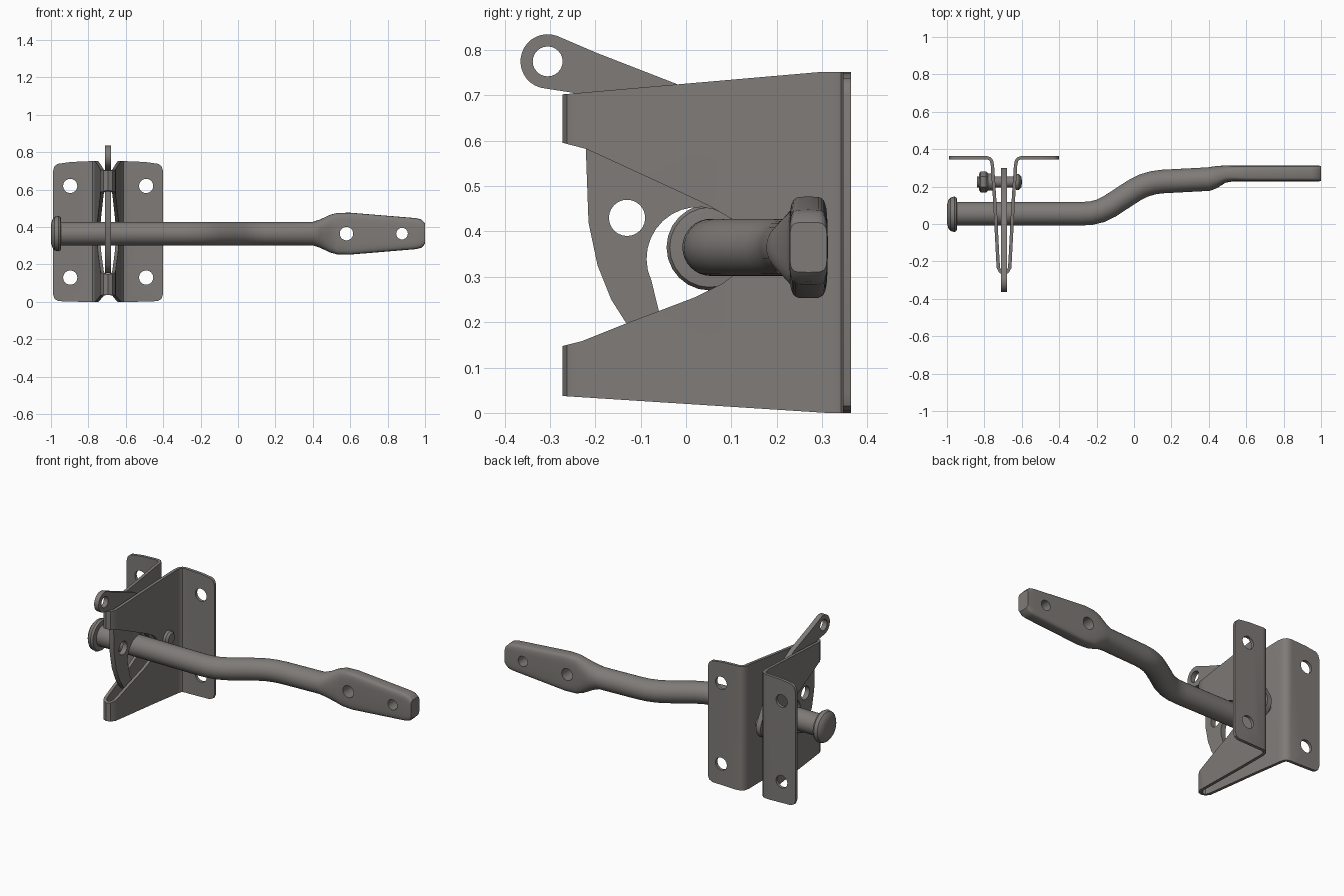
import bpy, bmesh
from math import sin, cos, pi, radians, copysign
from mathutils import Vector

cube = bpy.data.objects.get("Cube")
if cube:
    bpy.data.objects.remove(cube, do_unlink=True)

steel = bpy.data.materials.new("dark_grey_steel")
steel.use_nodes = True
COLOUR = (0.21, 0.197, 0.185, 1)
steel.diffuse_color = COLOUR
steel.node_tree.nodes["Principled BSDF"].inputs["Base Color"].default_value = COLOUR

CX = -0.695      # centre plane of bracket and latch
BAR_Z = 0.365    # height of the bar axis


def place(axis, a, b, t):
    """Point from two plane coordinates and a distance along the axis."""
    return {"X": (t, a, b), "Y": (a, t, b), "Z": (a, b, t)}[axis]


def make(name, bm):
    bmesh.ops.recalc_face_normals(bm, faces=bm.faces)
    mesh = bpy.data.meshes.new(name)
    bm.to_mesh(mesh)
    bm.free()
    obj = bpy.data.objects.new(name, mesh)
    bpy.context.collection.objects.link(obj)
    mesh.materials.append(steel)
    return obj


def loft(name, rings):
    """Closed skin over equal rings of points."""
    bm = bmesh.new()
    loops = [[bm.verts.new(p) for p in ring] for ring in rings]
    n = len(loops[0])
    for r, s in zip(loops, loops[1:]):
        for i in range(n):
            j = (i + 1) % n
            bm.faces.new((r[i], r[j], s[j], s[i]))
    bm.faces.new(loops[0])
    bm.faces.new(loops[-1])
    return make(name, bm)


def prism(name, pts, axis, lo, hi):
    return loft(name, [[place(axis, a, b, t) for a, b in pts] for t in (lo, hi)])


def arc(a, b, r, start=0, end=360, n=24):
    full = abs(end - start) == 360
    steps = n if full else n - 1
    return [(a + r * cos(radians(start + (end - start) * i / steps)),
             b + r * sin(radians(start + (end - start) * i / steps))) for i in range(n)]


def turned(name, profile, a, b, n=24):
    """Stack of rings (x, radius) along x."""
    return loft(name, [[(x, p, q) for p, q in arc(a, b, r, n=n)] for x, r in profile])


def carve(obj, *tools):
    """Apply boolean tools, given as (operation, cutter), then drop them."""
    for op, cutter in tools:
        cutter.hide_render = True
        mod = obj.modifiers.new("cut", "BOOLEAN")
        mod.operation, mod.solver, mod.object = op, "EXACT", cutter
    bpy.context.view_layer.update()
    graph = bpy.context.evaluated_depsgraph_get()
    mesh = bpy.data.meshes.new_from_object(obj.evaluated_get(graph))
    obj.modifiers.clear()
    obj.data = mesh
    for op, cutter in tools:
        bpy.data.objects.remove(cutter, do_unlink=True)
    return obj


def hole(axis, a, b, r):
    return ("DIFFERENCE", prism("hole_cutter", arc(a, b, r), axis, -2, 2))


# Bracket: bent strip seen from above, extruded upward
half = [(0.295, 0.355), (0.095, 0.355), (0.077, 0.35), (0.067, 0.338), (0.062, 0.315),
        (0.048, 0.1), (0.033, -0.19), (0.03, -0.235), (0.018, -0.256)]
path = ([Vector((CX + x, y)) for x, y in half] + [Vector((CX, -0.263))]
        + [Vector((CX - x, y)) for x, y in reversed(half)])
sides = ([], [])
for i, p in enumerate(path):
    d = (path[min(i + 1, len(path) - 1)] - path[max(i - 1, 0)]).normalized()
    normal = Vector((-d.y, d.x)) * 0.009
    sides[0].append(p + normal)
    sides[1].append(p - normal)
strip = sides[0] + sides[1][::-1]
bracket = prism("bracket", strip, "Z", -0.05, 0.85)

# Side outline with sloped edges and the open mouth
outline = [(0.4, 0), (0.31, 0), (-0.3, 0.039), (-0.3, 0.148), (-0.27, 0.148), (-0.23, 0.158),
           (-0.13, 0.198), (0.02, 0.255), (0.08, 0.285), (0.12, 0.315), (0.138, 0.365),
           (0.125, 0.405), (0.1, 0.428), (0.05, 0.457), (-0.02, 0.49), (-0.22, 0.582),
           (-0.27, 0.595), (-0.3, 0.595), (-0.3, 0.7), (0.3, 0.752), (0.4, 0.752)]
# Flange outline with rounded corners
flange = [(0.1, -0.001), (0.265, 0.004), (0.285, 0.015), (0.294, 0.04), (0.294, 0.7),
          (0.286, 0.725), (0.27, 0.738), (0.2, 0.748), (0.08, 0.753)]
flange = [(CX + x, z) for x, z in flange] + [(CX - x, z) for x, z in reversed(flange)]
carve(bracket,
      ("INTERSECT", prism("side_cutter", outline, "X", -1.2, 0)),
      ("INTERSECT", prism("flange_cutter", flange, "Y", -0.6, 0.6)),
      *[hole("Y", x, z, 0.038) for x in (-0.897, -0.491) for z in (0.13, 0.62)])

# Latch plate with finger loop, hook and pivot end
latch = (arc(-0.305, 0.775, 0.06, 265, 70, 18)
         + [(-0.2, 0.795), (-0.02, 0.725), (0.12, 0.64), (0.22, 0.53)]
         + arc(0.225, 0.37, 0.075, 25, -150, 12)
         + arc(0.027, 0.34, 0.114, 25, 205, 16)
         + [(-0.06, 0.225), (-0.025, 0.19), (-0.03, 0.165), (-0.07, 0.155), (-0.1, 0.165),
            (-0.13, 0.195), (-0.165, 0.25), (-0.195, 0.325), (-0.215, 0.42), (-0.221, 0.585),
            (-0.222, 0.69), (-0.25, 0.706)])
plate = prism("latch_plate", latch, "X", CX - 0.015, CX + 0.015)
carve(plate, hole("X", -0.305, 0.775, 0.033), hole("X", -0.13, 0.43, 0.04))

# Pivot bolt with washer and nut
turned("pivot_bolt", [(-0.84, 0.026), (-0.84, 0.03), (-0.63, 0.03), (-0.63, 0.044),
                      (-0.615, 0.042), (-0.603, 0.03), (-0.6, 0.012)], 0.225, 0.37)
turned("pivot_washer", [(-0.78, 0.045), (-0.757, 0.045)], 0.225, 0.37)
turned("pivot_nut", [(-0.828, 0.045), (-0.82, 0.056), (-0.79, 0.056), (-0.78, 0.046)],
       0.225, 0.37, 6)

# Bar: round rod with an offset bend, flattened at the far end
# each station: x, y, half depth, half height, squareness
R = 0.063
rod = [(-0.96, 0.055), (-0.28, 0.055), (-0.23, 0.058), (-0.18, 0.07), (-0.13, 0.094),
       (-0.05, 0.147), (0.01, 0.185), (0.05, 0.205), (0.1, 0.22), (0.15, 0.227), (0.4, 0.24)]
stations = [(x, y, R, R, 2) for x, y in rod] + [
    (0.44, 0.25, 0.06, 0.076, 2.2), (0.49, 0.267, 0.046, 0.1, 3), (0.53, 0.27, 0.042, 0.111, 4),
    (0.6, 0.27, 0.042, 0.112, 5), (0.95, 0.27, 0.042, 0.083, 5),
    (0.98, 0.27, 0.042, 0.076, 5), (1.0, 0.27, 0.041, 0.055, 5)]
rings = []
for i, (x, y, hy, hz, power) in enumerate(stations):
    before, after = stations[max(i - 1, 0)], stations[min(i + 1, len(stations) - 1)]
    d = Vector((after[0] - before[0], after[1] - before[1])).normalized()
    if power > 2:
        d = Vector((1, 0))
    ring = []
    for k in range(32):
        c, s = cos(2 * pi * k / 32), sin(2 * pi * k / 32)
        u = copysign(abs(c) ** (2 / power), c) * hy
        v = copysign(abs(s) ** (2 / power), s) * hz
        ring.append((x - d.y * u, y + d.x * u, BAR_Z + v))
    rings.append(ring)
bar = loft("bar", rings)
carve(bar, hole("Y", 0.58, BAR_Z, 0.036), hole("Y", 0.877, BAR_Z, 0.031))

# Domed head on the near end of the bar
turned("bar_head", [(-1.0, 0.05), (-0.992, 0.076), (-0.98, 0.09), (-0.96, 0.095),
                    (-0.948, 0.088), (-0.945, 0.06)], 0.052, BAR_Z)

# Smooth curved surfaces, keep edges crisp
for obj in bpy.context.collection.objects:
    if obj.type == "MESH":
        bpy.ops.object.select_all(action="DESELECT")
        obj.select_set(True)
        bpy.context.view_layer.objects.active = obj
        bpy.ops.object.shade_smooth_by_angle(angle=radians(35))
